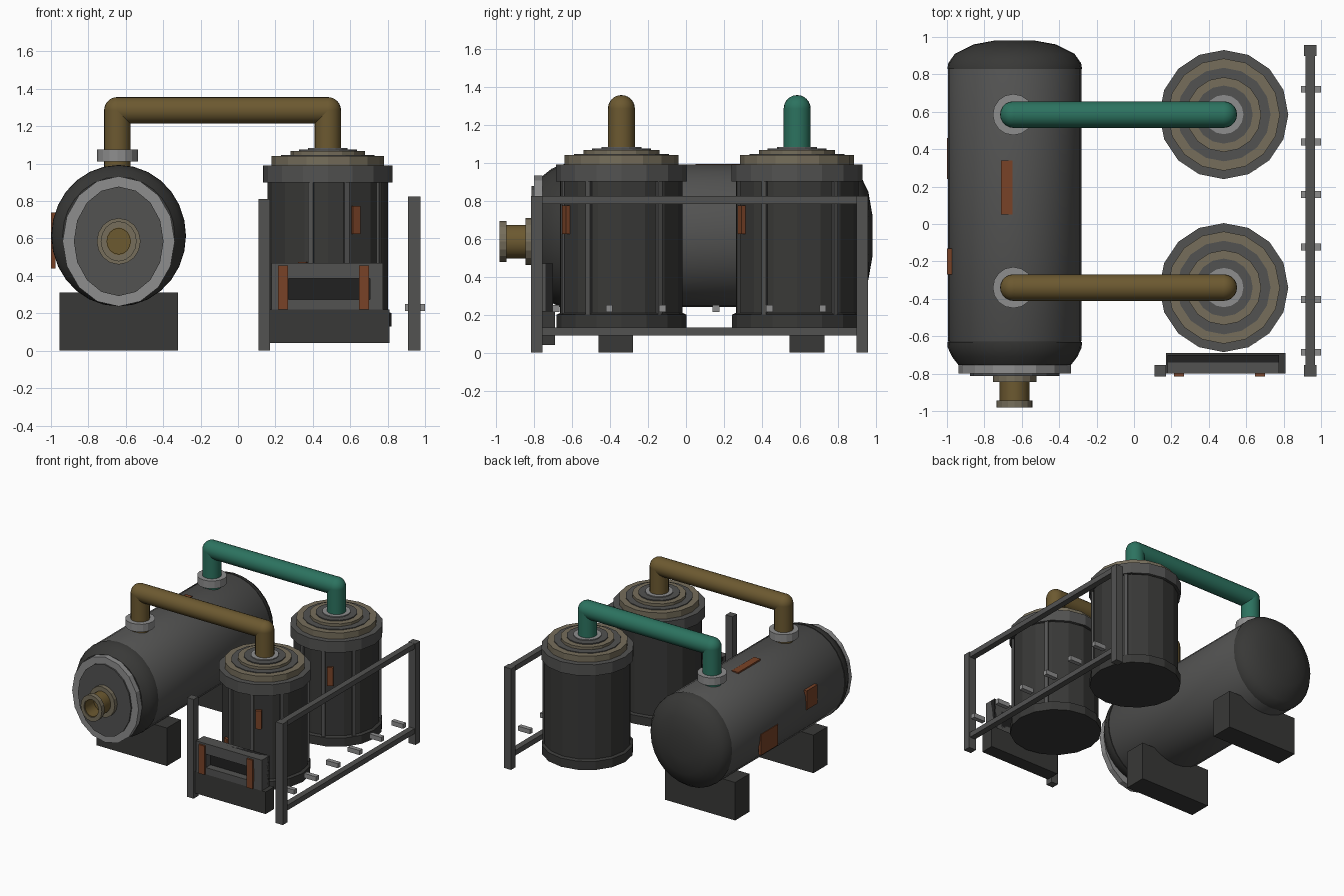
import bpy, bmesh
from math import sin, cos, pi, radians
from mathutils import Vector

if "Cube" in bpy.data.objects:
    bpy.data.objects.remove(bpy.data.objects["Cube"])


def mat(name, r, g, b):
    m = bpy.data.materials.new(name)
    m.diffuse_color = (r, g, b, 1)
    m.use_nodes = True
    m.node_tree.nodes["Principled BSDF"].inputs["Base Color"].default_value = m.diffuse_color
    return m


DARK = mat("dark_steel", .04, .04, .038)
STEEL = mat("steel", .085, .085, .083)
LIGHT = mat("light_steel", .27, .27, .27)
BEIGE = mat("beige", .18, .155, .105)
BROWN = mat("brown_pipe", .15, .10, .03)
TEAL = mat("teal_pipe", .025, .17, .115)
RUST = mat("rust_label", .19, .055, .02)
BLACK = mat("black", .015, .015, .015)


def finish(bm, name, m, smooth=0):
    bmesh.ops.recalc_face_normals(bm, faces=bm.faces)
    me = bpy.data.meshes.new(name)
    bm.to_mesh(me)
    bm.free()
    me.materials.append(m)
    ob = bpy.data.objects.new(name, me)
    bpy.context.collection.objects.link(ob)
    if smooth:
        bpy.ops.object.select_all(action='DESELECT')
        ob.select_set(True)
        bpy.context.view_layer.objects.active = ob
        bpy.ops.object.shade_smooth_by_angle(angle=radians(smooth))
    return ob


def box(name, x0, x1, y0, y1, z0, z1, m):
    bm = bmesh.new()
    bmesh.ops.create_cube(bm, size=1)
    for v in bm.verts:
        v.co = (x0 if v.co.x < 0 else x1, y0 if v.co.y < 0 else y1, z0 if v.co.z < 0 else z1)
    return finish(bm, name, m)


def lathe(name, profile, m, c, axis='Z', n=16, sc=(1, 1), smooth=0):
    """Spin (radius, height) points about a z or y axis through c; ends are capped."""
    bm = bmesh.new()
    rings = []
    for r, h in profile:
        ring = []
        for i in range(n):
            a = 2 * pi * i / n
            u, w = r * sc[0] * cos(a), r * sc[1] * sin(a)
            p = (c[0] + u, c[1] + w, h) if axis == 'Z' else (c[0] + u, h, c[1] + w)
            ring.append(bm.verts.new(p))
        rings.append(ring)
    for a, b in zip(rings, rings[1:]):
        for i in range(n):
            j = (i + 1) % n
            bm.faces.new((a[i], a[j], b[j], b[i]))
    bm.faces.new(rings[0])
    bm.faces.new(rings[-1])
    return finish(bm, name, m, smooth)


def plate(name, c, r, angle, w, depth, z0, z1, m):
    """Thin upright slab on the wall of a vertical vessel."""
    ob = box(name, -depth / 2, depth / 2, -w / 2, w / 2, z0, z1, m)
    a = radians(angle)
    ob.location = (c[0] + r * cos(a), c[1] + r * sin(a), 0)
    ob.rotation_euler.z = a
    return ob


def pipe(name, pts, r, m):
    """Straight pipe runs with ball elbows at the inner points."""
    bm = bmesh.new()
    for a, b in zip(pts, pts[1:]):
        a, b = Vector(a), Vector(b)
        d = b - a
        mx = d.to_track_quat('Z', 'Y').to_matrix().to_4x4()
        mx.translation = (a + b) / 2
        bmesh.ops.create_cone(bm, cap_ends=True, segments=20, radius1=r, radius2=r,
                              depth=d.length, matrix=mx)
    for p in pts[1:-1]:
        res = bmesh.ops.create_uvsphere(bm, u_segments=20, v_segments=12, radius=r)
        bmesh.ops.translate(bm, verts=res['verts'], vec=p)
    return finish(bm, name, m, 40)


TX, VX = -.638, .48      # tank axis, vessel axis
TANK = (TX, .615)
NOZ = (TX, .585)

# Horizontal tank with domed ends
lathe("tank_shell", [(.354, -.63), (.357, -.625), (.357, .835), (.354, .84)], STEEL, TANK, 'Y', 28,
      (1, 1.05), 35)
lathe("rear_dome", [(.36, .83), (.355, .86), (.32, .91), (.22, .96), (.1, .982)], DARK, TANK, 'Y', 28,
      (1, 1.05), 40)
lathe("front_dome", [(.36, -.63), (.358, -.66), (.335, -.71), (.3, -.755)], DARK, TANK, 'Y', 28,
      (1, 1.05), 40)

# Front flange and open nozzle
lathe("front_flange", [(.3, -.755), (.3, -.80)], LIGHT, NOZ, 'Y', 16, (1, 1.16))
lathe("front_cover", [(.24, -.79), (.24, -.812)], STEEL, NOZ, 'Y', 16, (1, 1.22))
lathe("nozzle_base", [(.117, -.81), (.117, -.845)], BEIGE, NOZ, 'Y', 16, (1, 1.06))
lathe("nozzle_pipe", [(.08, -.84), (.08, -.975), (.062, -.975), (.062, -.86)], BROWN, NOZ, 'Y', 16,
      (1, 1.1), 40)
bm_ring = lathe("nozzle_rim", [(.096, -.945), (.096, -.982), (.066, -.982), (.066, -.95)], BEIGE, NOZ,
                'Y', 16, (1, 1.12))
# open the rim so the bore stays hollow
bm = bmesh.new()
bm.from_mesh(bm_ring.data)
bmesh.ops.delete(bm, geom=[f for f in bm.faces if len(f.verts) > 4], context='FACES_ONLY')
bm.to_mesh(bm_ring.data)
bm.free()

# Tank saddles and labels
for i, (y0, y1) in enumerate([(-.46, -.28), (.545, .73)]):
    box(f"saddle_{i}", -.955, -.32, y0, y1, 0, .31, DARK)
box("tank_top_label", -.71, -.65, .05, .34, .975, .994, RUST)
box("tank_side_label_rear", -1.0, -.975, .24, .46, .44, .61, RUST)
box("tank_side_label_front", -1.0, -.97, -.27, -.13, .585, .74, RUST)

# Two vertical vessels with stepped lids and the pipes to the tank
for tag, y, colour in [("front", -.34, BROWN), ("rear", .585, TEAL)]:
    c = (VX, y)
    lathe(f"{tag}_vessel", [(.342, .13), (.342, .20), (.322, .21), (.322, .90), (.342, .90),
                            (.342, .91)], DARK, c)
    lathe(f"{tag}_vessel_flange", [(.345, .90), (.345, .99)], STEEL, c)
    for k, (r, z0, z1, m) in enumerate([(.30, .99, 1.04, BEIGE), (.25, 1.03, 1.046, STEEL),
                                        (.2, 1.04, 1.068, BEIGE), (.155, 1.05, 1.076, STEEL),
                                        (.105, 1.06, 1.084, LIGHT)]):
        lathe(f"{tag}_lid_step_{k}", [(r, z0), (r, z1)], m, c)
    for k, a in enumerate((254, 288, 328, 38)):
        plate(f"{tag}_rib_{k}", c, .32, a, .028, .024, .2, .9, STEEL)
    plate(f"{tag}_vessel_label", c, .325, 297, .045, .03, .625, .775, RUST)
    plate(f"{tag}_lower_label", c, .325, 246, .045, .03, .33, .475, RUST)
    pipe(f"{tag}_pipe", [(-.645, y, .95), (-.645, y, 1.285), (VX, y, 1.285), (VX, y, 1.05)], .071, colour)
    lathe(f"{tag}_pipe_collar", [(.11, 1.012), (.11, 1.075)], LIGHT, (-.645, y))

# Front control panel with slot and two straps
box("panel_base", .17, .81, -.80, -.69, .04, .22, DARK)
box("panel_back", .18, .775, -.74, -.70, .22, .47, BLACK)
for nm, x0, x1, z0, z1 in [("left", .18, .27, .22, .47), ("right", .705, .775, .22, .47),
                           ("top", .27, .705, .385, .47), ("bottom", .27, .705, .22, .275)]:
    box(f"panel_frame_{nm}", x0, x1, -.80, -.70, z0, z1, STEEL)
for nm, x in [("left", .214), ("right", .647)]:
    box(f"panel_strap_{nm}", x, x + .053, -.815, -.79, .22, .455, RUST)
box("panel_post", .11, .17, -.815, -.755, 0, .81, STEEL)

# Side guard rail with pegs
for nm, y0, y1 in [("front", -.815, -.755), ("rear", .897, .957)]:
    box(f"rail_post_{nm}", .91, .975, y0, y1, 0, .825, STEEL)
for nm, z in [("lower", .09), ("upper", .782)]:
    box(f"rail_{nm}", .918, .967, -.76, .9, z, z + .042, STEEL)
for i in range(6):
    y = -.685 + i * .281
    box(f"rail_peg_{i}", .893, 1.0, y - .018, y + .018, .213, .25, LIGHT)
